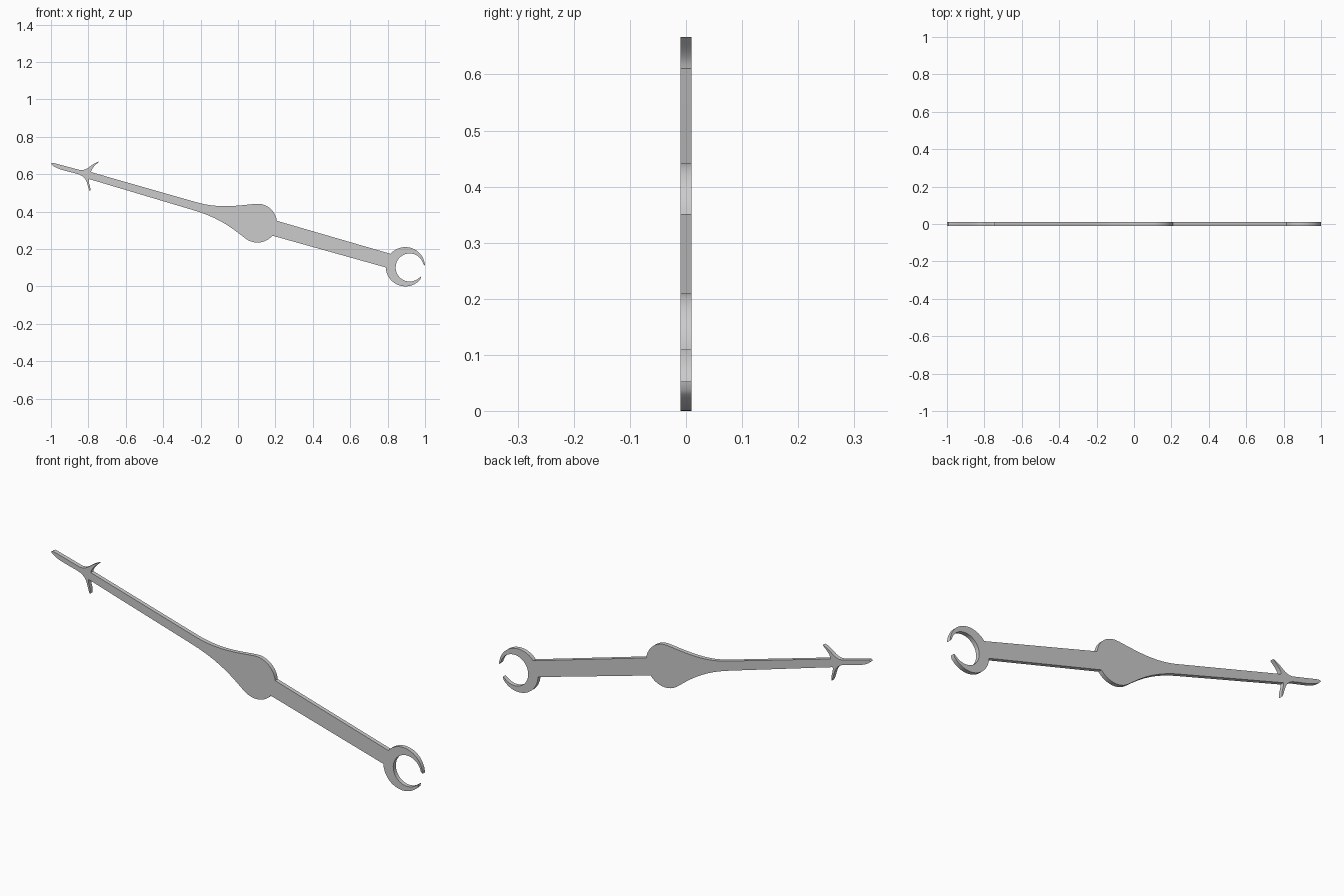
import bpy, bmesh
from math import cos, sin, radians, atan2, tau
from mathutils import Vector

if "Cube" in bpy.data.objects:
    bpy.data.objects.remove(bpy.data.objects["Cube"])

HALF = 0.01  # half thickness of the plate


def arc(center, radius, start, end, n):
    """Points on a circle, angles in degrees."""
    return [(center[0] + radius * cos(radians(start + (end - start) * i / n)),
             center[1] + radius * sin(radians(start + (end - start) * i / n)))
            for i in range(n + 1)]


def bez(a, b, c, d, n=8):
    """Cubic curve from a to d, without its first point."""
    a, b, c, d = map(Vector, (a, b, c, d))
    pts = []
    for i in range(1, n + 1):
        t = i / n
        u = 1 - t
        p = a * u**3 + b * 3 * u * u * t + c * 3 * u * t * t + d * t**3
        pts.append((p.x, p.y))
    return pts


def plate(name, outline):
    """Extrude a front-view outline evenly about y = 0."""
    bm = bmesh.new()
    face = bm.faces.new([bm.verts.new((x, -HALF, z)) for x, z in outline])
    ext = bmesh.ops.extrude_face_region(bm, geom=[face], use_keep_orig=True)
    back = [v for v in ext["geom"] if isinstance(v, bmesh.types.BMVert)]
    bmesh.ops.translate(bm, verts=back, vec=(0, 2 * HALF, 0))
    bmesh.ops.recalc_face_normals(bm, faces=bm.faces)
    mesh = bpy.data.meshes.new(name)
    bm.to_mesh(mesh)
    bm.free()
    obj = bpy.data.objects.new(name, mesh)
    bpy.context.collection.objects.link(obj)
    bpy.context.view_layer.objects.active = obj
    obj.select_set(True)
    bpy.ops.object.shade_smooth_by_angle(angle=radians(30))
    return obj


hub, hub_r = (0.104, 0.338), 0.104
moon, moon_r = (0.895, 0.105), 0.105
hole, hole_r = (0.918, 0.101), 0.075

# Pointed tip, upper edge, then the upper barb
outline = [(-1.0, 0.655), (-0.992, 0.660), (-0.975, 0.657)]
outline += bez(outline[-1], (-0.92, 0.642), (-0.88, 0.631), (-0.845, 0.622), 4)
outline += bez(outline[-1], (-0.80, 0.617), (-0.79, 0.655), (-0.743, 0.667))
outline += bez(outline[-1], (-0.758, 0.652), (-0.783, 0.634), (-0.786, 0.611))

# Shaft upper edge, flare into the hub
outline += [(-0.22, 0.449)]
outline += bez(outline[-1], (-0.10, 0.415), (0.0, 0.432), (0.09, 0.441), 10)
outline += arc(hub, hub_r, 86, 7, 14)

# Tail upper edge, crescent outer and inner arcs, tail lower edge
outline += arc(moon, moon_r, 139, 2, 24)
outline += arc(hole, hole_r, 14, 312, 40)
outline += [(0.979, 0.053)]
outline += arc(moon, moon_r, -40, -178, 24)

# Hub underside and lower flare
outline += arc(hub, hub_r, -40, -124, 14)
outline += bez(outline[-1], (-0.01, 0.292), (-0.08, 0.364), (-0.257, 0.413), 10)

# Lower barb and back to the tip
outline += [(-0.797, 0.574)]
outline += bez(outline[-1], (-0.802, 0.552), (-0.784, 0.53), (-0.791, 0.506))
outline += bez(outline[-1], (-0.81, 0.54), (-0.80, 0.578), (-0.848, 0.598))
outline += bez(outline[-1], (-0.89, 0.611), (-0.96, 0.622), (-0.99, 0.645), 6)

plate("clock_hand", outline)
